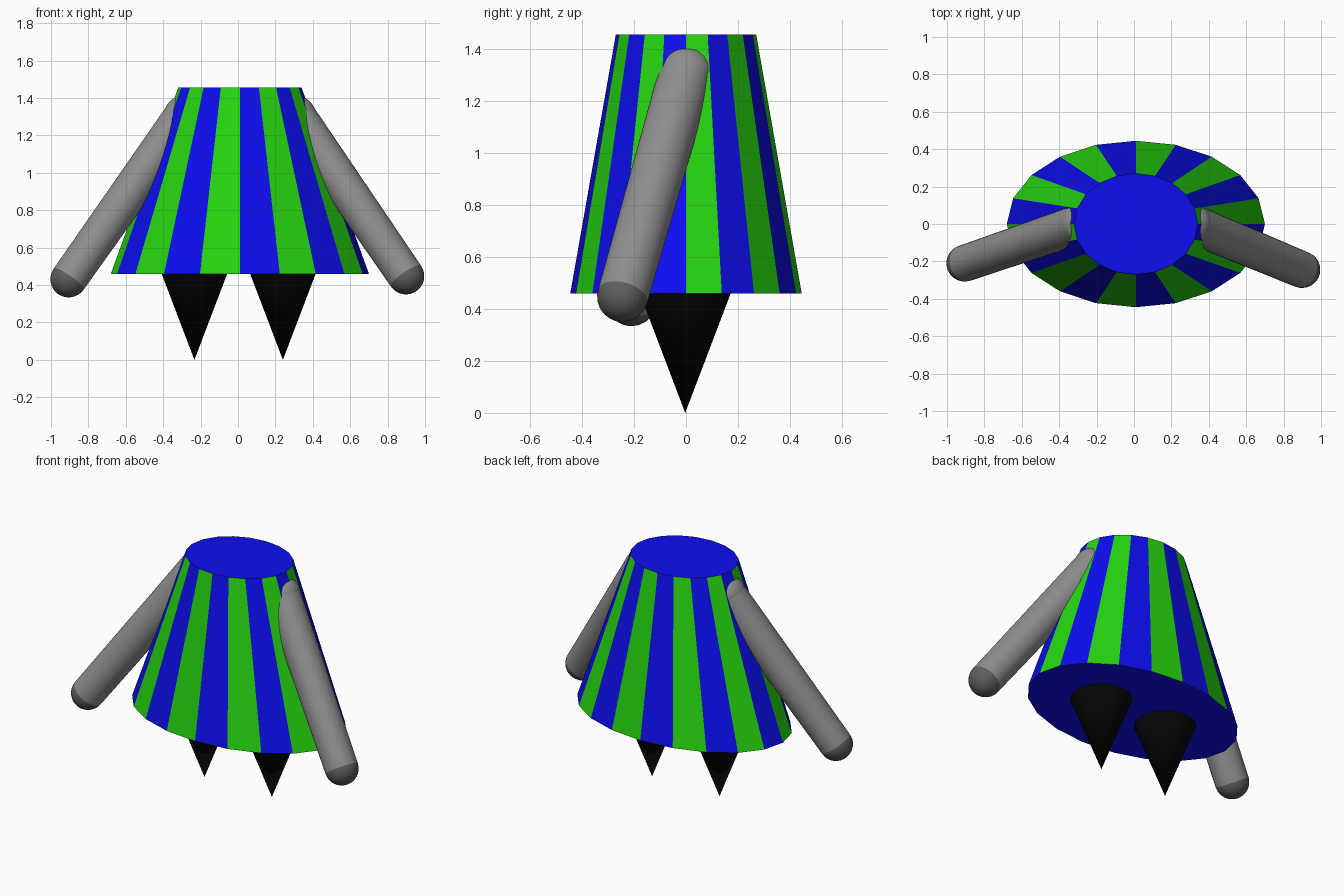
import bpy, bmesh, math
from mathutils import Vector, Matrix

if "Cube" in bpy.data.objects:
    bpy.data.objects.remove(bpy.data.objects["Cube"])


def material(name, rgb):
    m = bpy.data.materials.new(name)
    m.diffuse_color = (*rgb, 1)
    m.use_nodes = True
    m.node_tree.nodes["Principled BSDF"].inputs["Base Color"].default_value = m.diffuse_color
    return m


GREEN = material("green", (0.02, 0.68, 0.005))
BLUE = material("blue", (0.004, 0.004, 0.87))
BLACK = material("black", (0.002, 0.002, 0.002))
GREY = material("grey", (0.27, 0.27, 0.27))
DARK_GREY = material("dark_grey", (0.11, 0.11, 0.11))


def finish(name, bm, mats, smooth=True):
    bmesh.ops.recalc_face_normals(bm, faces=bm.faces)
    mesh = bpy.data.meshes.new(name)
    bm.to_mesh(mesh)
    bm.free()
    for m in mats:
        mesh.materials.append(m)
    ob = bpy.data.objects.new(name, mesh)
    bpy.context.collection.objects.link(ob)
    if smooth:
        bpy.ops.object.select_all(action='DESELECT')
        bpy.context.view_layer.objects.active = ob
        ob.select_set(True)
        bpy.ops.object.shade_smooth_by_angle(angle=math.radians(40))
    return ob


# Striped body: a 20-sided oval frustum with alternating panels and blue caps
SIDES = 20
bm = bmesh.new()


def ring(rx, ry, z):
    return [bm.verts.new((0.01 + rx * math.cos(math.tau * i / SIDES),
                          ry * math.sin(math.tau * i / SIDES), z)) for i in range(SIDES)]


low, high = ring(0.69, 0.445, 0.46), ring(0.33, 0.27, 1.455)
for i in range(SIDES):
    j = (i + 1) % SIDES
    bm.faces.new((low[i], low[j], high[j], high[i])).material_index = i % 2
bm.faces.new(high).material_index = 1
bm.faces.new(low[::-1]).material_index = 1
finish("body", bm, [GREEN, BLUE], smooth=False)

# Pointed legs
for side, x in (("left", -0.233), ("right", 0.24)):
    bm = bmesh.new()
    bmesh.ops.create_cone(bm, cap_ends=True, segments=32, radius1=0.0, radius2=0.177,
                          depth=0.465, matrix=Matrix.Translation((x, -0.003, 0.2325)))
    bmesh.ops.remove_doubles(bm, verts=bm.verts, dist=1e-5)
    finish(side + "_leg", bm, [BLACK])

# Slightly tapered arms with rounded shoulders and darker round hands
ARMS = (("left", (-0.29, 0.0, 1.305), (-0.905, -0.21, 0.432)),
        ("right", (0.31, 0.0, 1.305), (0.898, -0.244, 0.448)))
for side, shoulder, hand in ARMS:
    a, b = Vector(shoulder), Vector(hand)
    turn = (a - b).to_track_quat('Z', 'Y').to_matrix().to_4x4()
    bm = bmesh.new()
    bmesh.ops.create_cone(bm, cap_ends=True, segments=32, radius1=0.098, radius2=0.105,
                          depth=(a - b).length,
                          matrix=Matrix.Translation((a + b) / 2) @ turn)
    finish(side + "_arm", bm, [GREY])
    for part, centre, r, mat in (("shoulder", a, 0.107, GREY), ("hand", b, 0.098, DARK_GREY)):
        bm = bmesh.new()
        bmesh.ops.create_uvsphere(bm, u_segments=32, v_segments=16, radius=r,
                                  matrix=Matrix.Translation(centre) @ turn)
        finish(f"{side}_{part}", bm, [mat])
